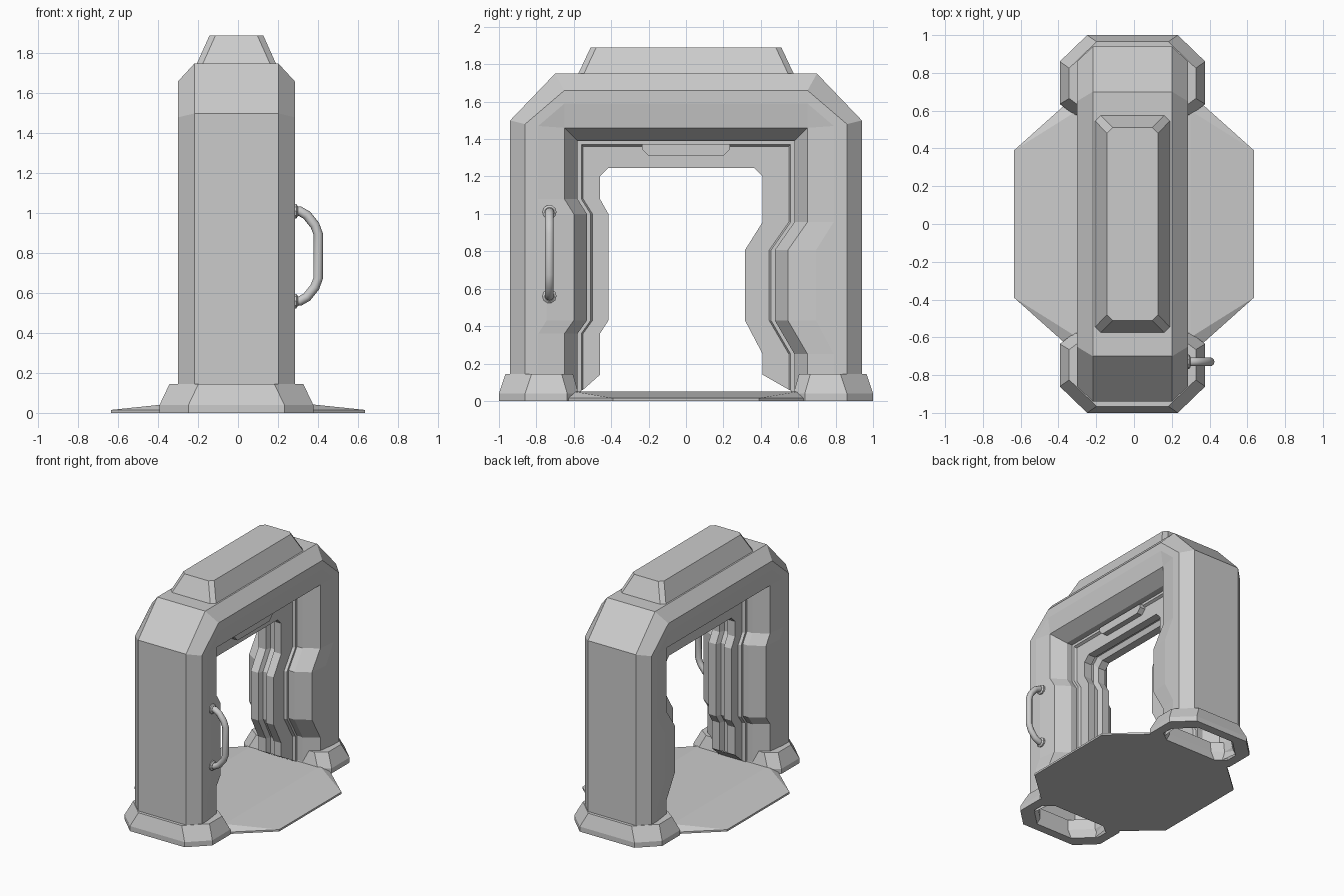
import bpy, bmesh, math
from mathutils import Vector

if "Cube" in bpy.data.objects:
    bpy.data.objects.remove(bpy.data.objects["Cube"])

CX = -0.008  # arch centre line in x


def finish(name, bm):
    bmesh.ops.remove_doubles(bm, verts=bm.verts, dist=0.0005)
    bmesh.ops.dissolve_degenerate(bm, dist=0.0003, edges=bm.edges)
    bmesh.ops.recalc_face_normals(bm, faces=bm.faces)
    me = bpy.data.meshes.new(name)
    bm.to_mesh(me)
    bm.free()
    ob = bpy.data.objects.new(name, me)
    bpy.context.collection.objects.link(ob)
    return ob


def loft(name, loops, ring=True, wrap=False, cap0=False, cap1=False):
    """Skin equal-length loops; ring closes each loop, wrap joins last loop to first."""
    bm = bmesh.new()
    rows = [[bm.verts.new(p) for p in lp] for lp in loops]
    n = len(rows[0])
    pairs = list(zip(rows, rows[1:])) + ([(rows[-1], rows[0])] if wrap else [])
    for a, b in pairs:
        for i in range(n if ring else n - 1):
            j = (i + 1) % n
            bm.faces.new((a[i], a[j], b[j], b[i]))
    if cap0:
        bm.faces.new(rows[0])
    if cap1:
        bm.faces.new(rows[-1])
    return finish(name, bm)


def octagon(hx, y0, y1, z, c0, c1, cx=CX):
    """Rectangle with cut corners: c0=(dx,dy) at y0 end, c1 at y1 end."""
    pts = [(-hx, y0 + c0[1]), (-hx + c0[0], y0), (hx - c0[0], y0), (hx, y0 + c0[1]),
           (hx, y1 - c1[1]), (hx - c1[0], y1), (-hx + c1[0], y1), (-hx, y1 - c1[1])]
    return [(cx + x, y, z) for x, y in pts]


# Arch: doorway-shaped rings, swept from the outside round into the opening
LZ, LB = (0.36, 0.43, 1.0, 1.08), (0, 0.05, 0.05, 0)
RZ, RB = (0.957, 0.807, 0.43, 0.25), (0, 0.105, 0.105, 0)


def doorway(x, y, top, cy=0, cz=0, bulge=0, foot=0, left=0):
    yl = y + left
    p = [(-yl, foot)] + [(-yl + bulge * b, z) for z, b in zip(LZ, LB)]
    p += [(-yl, top - cz), (-yl + cy, top), (y - cy, top), (y, top - cz)]
    p += [(y - bulge * b, z) for z, b in zip(RZ, RB)] + [(y, foot)]
    return [(CX + x, a, z) for a, z in p]


sections = [
    (0.210, 0.94, 1.75, 0.24, 0.25),
    (0.293, 0.86, 1.66, 0.21, 0.18),
    (0.293, 0.79, 1.59, 0.14, 0.12, 0.9),
    (0.275, 0.65, 1.46, 0, 0, 1),
    (0.170, 0.58, 1.39, 0, 0, 1, 0.03),
    (0.120, 0.58, 1.39, 0, 0, 1, 0.03),
    (0.120, 0.56, 1.37, 0, 0, 1, 0.055),
    (0.100, 0.55, 1.36, 0, 0, 1, 0.06),
    (0.100, 0.41, 1.245, 0.045, 0.045, 0.9, 0.14, 0.05),
    (0.035, 0.41, 1.245, 0.045, 0.045, 0.9, 0.14, 0.05),
    (0.020, 0.45, 1.285, 0.045, 0.045, 0.9, 0.12, 0.05),
]
loops = [doorway(*s) for s in sections]
loops += [doorway(-s[0], *s[1:]) for s in reversed(sections)]
loft("arch_body", loops, ring=False, wrap=True)

# Slanted lower ends of the inner frame
for side, y in (("left", -0.46), ("right", 0.41)):
    yo = math.copysign(0.58, y)
    loft(side + "_frame_end", [[(CX - 0.1, yo, 0.04), (CX + 0.1, yo, 0.04)],
                               [(CX - 0.1, y, 0.14), (CX + 0.1, y, 0.14)]], ring=False)

# Hollow feet
for side, s in (("left", -1), ("right", 1)):
    prof = [(0.31, 0.64, 0.93, 0.0), (0.385, 0.575, 1.0, 0.0), (0.385, 0.575, 1.0, 0.04),
            (0.335, 0.605, 0.965, 0.145), (0.28, 0.63, 0.93, 0.145), (0.28, 0.64, 0.93, 0.06)]
    lps = [octagon(hx, a, b, z, (0.08, 0.06), (0.145, 0.14)) for hx, a, b, z in prof]
    lps = [[(x, s * y, z) for x, y, z in lp] for lp in lps]
    loft(side + "_foot", lps, wrap=True)

# Floor ramp
loft("floor_ramp", [octagon(0.635, -0.64, 0.64, 0.0, (0.28, 0.25), (0.28, 0.25), 0),
                    octagon(0.635, -0.64, 0.64, 0.015, (0.28, 0.25), (0.28, 0.25), 0),
                    octagon(0.30, -0.63, 0.63, 0.05, (0.03, 0.03), (0.03, 0.03), 0)],
     cap0=True, cap1=True)

# Roof housing
c = (0.03, 0.03)
loft("roof_housing", [octagon(0.20, -0.578, 0.578, 1.745, c, c),
                      octagon(0.135, -0.51, 0.51, 1.89, c, c)], cap0=True, cap1=True)

# Lamp under the lintel
lamp = [(-0.235, 1.375), (0.235, 1.375), (0.235, 1.345), (0.20, 1.31), (-0.20, 1.31), (-0.235, 1.345)]
loft("lintel_lamp", [[(CX + 0.09, y, z) for y, z in lamp],
                     [(CX + 0.145, y, z) for y, z in lamp]], cap0=True, cap1=True)

# Grab handle: tube swept along a bent path
HY, R = -0.73, 0.024
half = [(0.27, 0.225), (0.31, 0.225), (0.345, 0.205), (0.385, 0.155), (0.402, 0.11)]
path = [(x, 0.785 + d) for x, d in half] + [(x, 0.785 - d) for x, d in reversed(half)]
tube = []
for i, (x, z) in enumerate(path):
    a, b = path[max(i - 1, 0)], path[min(i + 1, len(path) - 1)]
    t = Vector((b[0] - a[0], 0, b[1] - a[1])).normalized()
    side = Vector((t.z, 0, -t.x))
    tube.append([Vector((x, HY, z)) + R * (math.cos(k * math.tau / 10) * side
                 + math.sin(k * math.tau / 10) * Vector((0, 1, 0))) for k in range(10)])
handle = loft("grab_handle", tube, cap0=True, cap1=True)
for p in handle.data.polygons:
    p.use_smooth = len(p.vertices) == 4

# Handle mounting collars
for name, z in (("upper_handle_collar", 1.01), ("lower_handle_collar", 0.56)):
    rings = [[(x, HY + r * math.cos(k * math.tau / 10), z + r * math.sin(k * math.tau / 10))
              for k in range(10)] for x, r in ((0.275, 0.038), (0.292, 0.038), (0.30, 0.026))]
    loft(name, rings, cap0=True, cap1=True)
